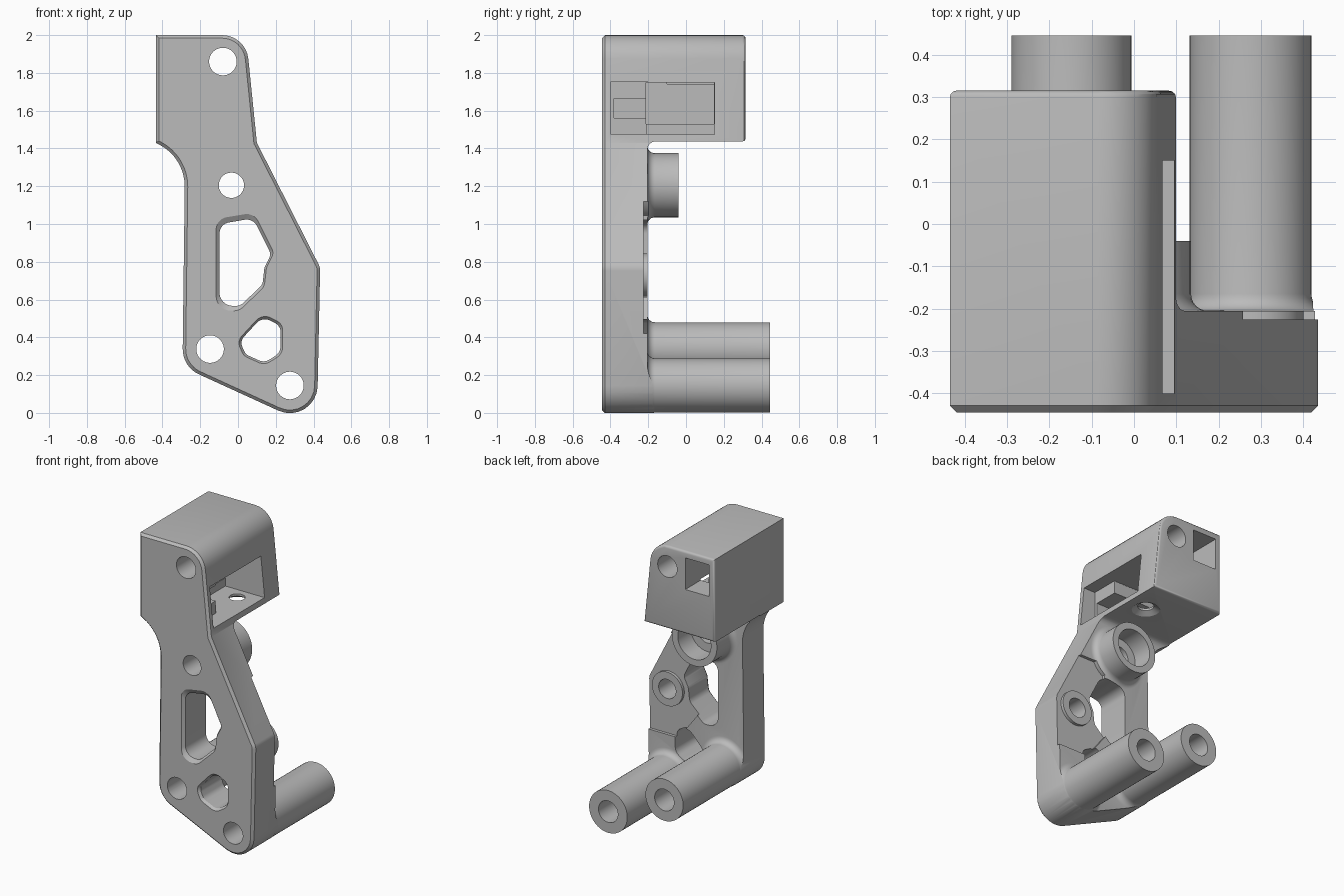
import bpy, bmesh, math
from mathutils import Vector

cube = bpy.data.objects.get("Cube")
if cube:
    bpy.data.objects.remove(cube, do_unlink=True)

grey = bpy.data.materials.new("plain_grey")
grey.use_nodes = True
COLOUR = (0.5, 0.5, 0.5, 1)
grey.diffuse_color = COLOUR
grey.node_tree.nodes["Principled BSDF"].inputs["Base Color"].default_value = COLOUR


def rounded(corners, steps=8):
    """Fillet a polygon of (u, v, radius) corners."""
    out = []
    for i, (u, v, r) in enumerate(corners):
        p = Vector((u, v))
        if r == 0:
            out.append(p)
            continue
        a = (Vector(corners[i - 1][:2]) - p).normalized()
        b = (Vector(corners[(i + 1) % len(corners)][:2]) - p).normalized()
        half = a.angle(b) / 2
        centre = p + (a + b).normalized() * r / math.sin(half)
        s = p + a * r / math.tan(half) - centre
        e = p + b * r / math.tan(half) - centre
        sweep = s.angle(e)
        for k in range(steps + 1):
            t = k / steps
            out.append(centre + (s * math.sin((1 - t) * sweep) + e * math.sin(t * sweep)) / math.sin(sweep))
    return out


def place(u, v, d, axis):
    return {'x': (d, u, v), 'y': (u, d, v), 'z': (u, v, d)}[axis]


def loft(name, rings):
    """Solid skinned through matching rings, with capped ends."""
    bm = bmesh.new()
    loops = [[bm.verts.new(p) for p in ring] for ring in rings]
    n = len(loops[0])
    for lo, hi in zip(loops, loops[1:]):
        for i in range(n):
            bm.faces.new((lo[i], lo[(i + 1) % n], hi[(i + 1) % n], hi[i]))
    bm.faces.new(loops[0])
    bm.faces.new(loops[-1])
    bmesh.ops.recalc_face_normals(bm, faces=bm.faces)
    mesh = bpy.data.meshes.new(name)
    bm.to_mesh(mesh)
    bm.free()
    mesh.materials.append(grey)
    ob = bpy.data.objects.new(name, mesh)
    bpy.context.collection.objects.link(ob)
    return ob


def prism(name, pts, lo, hi, axis='y'):
    return loft(name, [[place(u, v, d, axis) for u, v in pts] for d in (lo, hi)])


def turned(name, centre, steps, axis='y', sides=48):
    """Round part through (radius, position along axis) steps."""
    angles = [2 * math.pi * (i + .5) / sides for i in range(sides)]
    return loft(name, [[place(centre[0] + r * math.cos(a), centre[1] + r * math.sin(a), d, axis)
                        for a in angles] for r, d in steps])


def box(name, x, y, z):
    return prism(name, [(x[0], z[0]), (x[1], z[0]), (x[1], z[1]), (x[0], z[1])], *y)


def combine(target, tool, operation):
    mod = target.modifiers.new("combine", 'BOOLEAN')
    mod.operation, mod.solver, mod.object = operation, 'EXACT', tool
    bpy.context.view_layer.objects.active = target
    bpy.ops.object.modifier_apply(modifier=mod.name)
    bpy.data.objects.remove(tool, do_unlink=True)


def bevel_rim(ob, y, segments):
    """Soften every edge lying in the plane at this y."""
    bm = bmesh.new()
    bm.from_mesh(ob.data)
    rim = [e for e in bm.edges if all(abs(v.co.y - y) < 1e-4 for v in e.verts)]
    bmesh.ops.bevel(bm, geom=rim, offset=.016, segments=segments, profile=.5, affect='EDGES')
    bm.to_mesh(ob.data)
    bm.free()


# Side outline shared by plate, head and tubes
outline = rounded([
    (-.435, 2, 0), (.042, 2, .14), (.1, 1.43, 0), (.435, .77, .07),
    (.417, -.081, .147), (-.294, .244, .147), (-.28, 1.35, .25), (-.435, 1.43, 0)])
FRONT, PLATE, HEAD, END = -.445, -.205, .315, .445
LOWER, UPPER, BOSS, PAD, TOP = (.275, .145), (-.148, .338), (-.035, 1.205), (.285, .73), (-.08, 1.86)

body = prism("bracket_body", outline, FRONT, END)


def flared(name, centre, radius, end, flare=.04):
    """Round bar that widens into the plate."""
    steps = [(radius + flare, -.3)]
    for i in range(7):
        a = math.pi / 2 * i / 6
        steps.append((radius + flare * (1 - math.sin(a)), PLATE + flare * (1 - math.cos(a))))
    return turned(name, centre, steps + [(radius, end)])


# Space behind the plate, leaving the tubes and middle boss standing
space = prism("space", rounded([(PLATE, -1, 0), (PLATE, 1.437, .045), (1, 1.437, 0), (1, -1, 0)]),
              -1, 1, 'x')
for part in (flared("lower_tube", LOWER, .144, .6),
             flared("upper_tube", UPPER, .142, .6),
             flared("middle_boss", BOSS, .17, -.04)):
    combine(space, part, 'DIFFERENCE')
combine(body, space, 'DIFFERENCE')
combine(body, box("head_back", (-1, 1), (HEAD, 1), (1.2, 3)), 'DIFFERENCE')
bevel_rim(body, FRONT, 1)
bevel_rim(body, HEAD, 3)

# Shallow recess on the back of the plate, with a raised pad
recess = rounded([(.07, 1.12, .04), (.6, 1.12, 0), (.6, .42, 0), (.2, .42, .04), (.05, .62, .05)])
sunk = prism("recess", recess, -.225, -.1)
combine(sunk, turned("pad", PAD, [(.115, -.3), (.115, .1)]), 'DIFFERENCE')
combine(sunk, turned("boss_keep", BOSS, [(.19, -.3), (.19, .1)]), 'DIFFERENCE')
combine(body, sunk, 'DIFFERENCE')

# Lightening cutouts, chamfered at the front
large = [(-.098, .57, .07), (-.098, 1.0, .06), (.08, 1.03, .06), (.175, .84, .04),
         (.14, .77, .06), (.13, .68, .06), (.01, .565, .06)]
small = [(.01, .38, .05), (.13, .51, .06), (.225, .46, .05), (.225, .32, .06),
         (.14, .265, .06), (.04, .31, .05)]
for corners in (large, small):
    pts = rounded(corners)
    mid = sum(pts, Vector((0, 0))) / len(pts)
    wide = [mid + (p - mid) * 1.12 for p in pts]
    rings = [[(p.x, d, p.y) for p in ring]
             for ring, d in ((wide, -.5), (wide, FRONT), (pts, FRONT + .018), (pts, .1))]
    combine(body, loft("cutout", rings), 'DIFFERENCE')

# Bores
for centre, steps in (
        (LOWER, [(.073, -1), (.073, 1)]),
        (UPPER, [(.073, -1), (.073, 1)]),
        (TOP, [(.073, -1), (.073, 1)]),
        (BOSS, [(.067, -1), (.067, -.18), (.125, -.18), (.125, .1)]),
        (PAD, [(.065, -.36), (.065, .1)])):
    combine(body, turned("bore", centre, steps), 'DIFFERENCE')

# Head pocket, open on the left side, with its inner step, notch and rear slot
for x, y, z in (((-.2, .5), (-.21, .15), (1.475, 1.75)),
                ((-.37, 0), (-.211, .149), (1.53, 1.749)),
                ((-.02, .5), (-.4, -.2), (1.476, 1.751)),
                ((-.3, .2), (-.38, -.2), (1.56, 1.665)),
                ((-.395, -.215), (-.1, .5), (1.74, 1.955))):
    combine(body, box("pocket", x, y, z), 'DIFFERENCE')

# Countersunk screw hole under the head
combine(body, turned("screw_hole", (-.047, .057), [(.1, 1.41), (.09, 1.435), (.05, 1.46), (.05, 1.6)], 'z', 32),
        'DIFFERENCE')

bpy.ops.object.select_all(action='DESELECT')
body.select_set(True)
bpy.context.view_layer.objects.active = body
bpy.ops.object.shade_smooth_by_angle(angle=math.radians(30))
